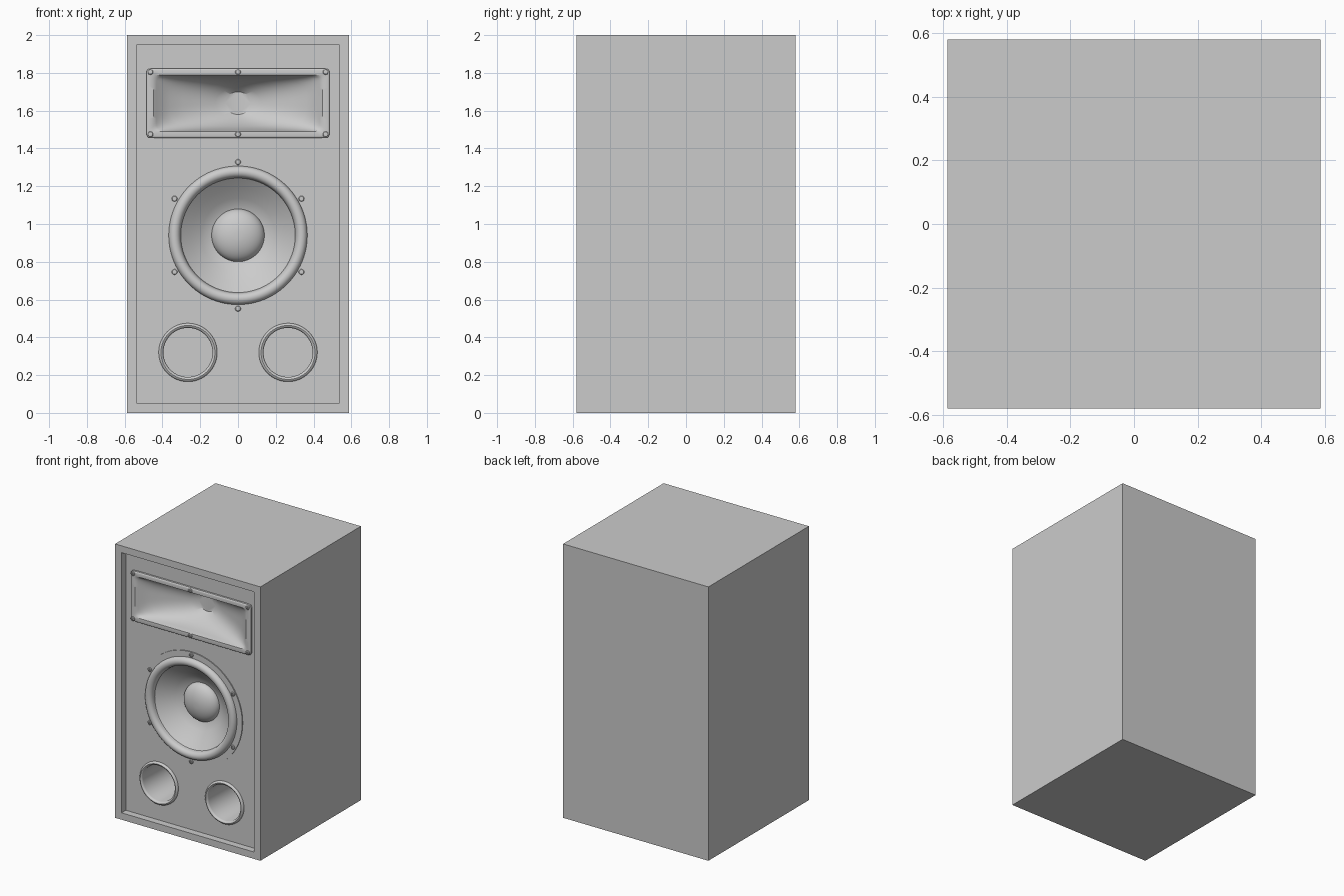
import bpy, bmesh
from math import sin, cos, pi, radians

if "Cube" in bpy.data.objects:
    bpy.data.objects.remove(bpy.data.objects["Cube"])

FRONT = -0.58  # y of the cabinet front; depths are measured inwards from here


def finish(name, bm, smooth=True):
    bmesh.ops.recalc_face_normals(bm, faces=bm.faces)
    mesh = bpy.data.meshes.new(name)
    bm.to_mesh(mesh)
    bm.free()
    ob = bpy.data.objects.new(name, mesh)
    bpy.context.collection.objects.link(ob)
    if smooth:
        bpy.ops.object.select_all(action='DESELECT')
        ob.select_set(True)
        bpy.context.view_layer.objects.active = ob
        bpy.ops.object.shade_smooth_by_angle(angle=radians(35))
    return ob


def loft(name, sections, centre=(0, 0), segs=96, cap_start=True, smooth=True):
    """Sections are (half width, half height, squareness, depth)."""
    bm = bmesh.new()
    rings = []
    for a, b, n, d in sections:
        ring = []
        for i in range(segs):
            t = 2 * pi * i / segs
            r = (abs(cos(t)) ** n + abs(sin(t)) ** n) ** (-1 / n)
            ring.append(bm.verts.new((centre[0] + a * r * cos(t), FRONT + d,
                                      centre[1] + b * r * sin(t))))
        rings.append(ring)
    for p, q in zip(rings, rings[1:]):
        for i in range(segs):
            j = (i + 1) % segs
            bm.faces.new((p[i], p[j], q[j], q[i]))
    bm.faces.new(rings[-1])
    if cap_start:
        bm.faces.new(rings[0])
    return finish(name, bm, smooth)


def lathe(name, profile, centre=(0, 0), segs=96, cap_start=False, smooth=True):
    return loft(name, [(r, r, 2, d) for r, d in profile], centre, segs, cap_start, smooth)


def box(name, x, d0, d1, z0, z1):
    bm = bmesh.new()
    bmesh.ops.create_cube(bm, size=1)
    for v in bm.verts:
        v.co = (v.co.x * 2 * x, FRONT + (d0 + d1) / 2 + v.co.y * (d1 - d0),
                (z0 + z1) / 2 + v.co.z * (z1 - z0))
    return finish(name, bm, False)


def cut(target, cutters):
    for c in cutters:
        bpy.context.view_layer.objects.active = target
        m = target.modifiers.new("cut", 'BOOLEAN')
        m.operation, m.solver, m.object = 'DIFFERENCE', 'EXACT', c
        bpy.ops.object.modifier_apply(modifier=m.name)
        bpy.data.objects.remove(c)


HORN, WOOFER = (0, 1.64), (0, 0.94)
PORTS = {"left": (-0.265, 0.32), "right": (0.265, 0.32)}
BAFFLE = 0.05

# Cabinet with recessed baffle and driver openings
cabinet = box("cabinet", 0.587, 0, 1.16, 0, 2)
cut(cabinet, [box("recess_cutter", 0.535, -0.1, BAFFLE, 0.05, 1.95),
              box("horn_cutter", 0.46, 0, 0.27, 1.48, 1.80),
              lathe("woofer_cutter", [(0.38, 0), (0.38, 0.3)], WOOFER, cap_start=True, smooth=False)]
    + [lathe("port_cutter", [(0.14, 0), (0.14, 0.5)], c, cap_start=True, smooth=False)
       for c in PORTS.values()])

# Horn: rectangular flange flowing into a round throat
loft("horn", [(0.485, 0.184, 40, BAFFLE), (0.485, 0.184, 40, 0.036),
              (0.482, 0.181, 40, 0.032), (0.476, 0.175, 40, 0.030),
              (0.448, 0.150, 30, 0.032), (0.432, 0.146, 16, 0.045),
              (0.405, 0.142, 7, 0.070), (0.360, 0.135, 4, 0.100),
              (0.290, 0.123, 3, 0.135), (0.200, 0.102, 2.4, 0.172),
              (0.120, 0.080, 2.1, 0.203), (0.068, 0.060, 2, 0.225)],
     HORN, segs=128, cap_start=False)

# Woofer frame, rolled surround, cone and dust cap
lathe("woofer_frame", [(0.41, BAFFLE), (0.41, 0.043), (0.366, 0.043), (0.366, 0.06),
                       (0.30, 0.29)], WOOFER)
roll = [(0.336 + 0.031 * cos(pi * i / 14), 0.043 - 0.032 * sin(pi * i / 14))
        for i in range(15)]
lathe("surround_and_cone", roll + [(0.303, 0.052), (0.25, 0.095), (0.195, 0.133),
                                   (0.13, 0.172)], WOOFER)
lathe("dust_cap", [(0.14 * cos(pi / 2 * i / 12), 0.168 - 0.075 * sin(pi / 2 * i / 12))
                   for i in range(12)], WOOFER)

# Bass ports: rounded lip and closed tube
for side, c in PORTS.items():
    lathe(side + "_port", [(0.155, BAFFLE), (0.154, 0.042), (0.149, 0.036), (0.143, 0.034),
                           (0.137, 0.036), (0.132, 0.042), (0.130, 0.05), (0.130, 0.45)], c, 64)

# Screws: one cross-slotted head, shared by all copies
head = lathe("screw", [(0.015, 0.012), (0.015, 0.004), (0.012, 0.001), (0.006, 0)],
             segs=24, cap_start=True)
cut(head, [box("slot", 0.0095, -0.01, 0.005, -0.002, 0.002),
           box("slot", 0.002, -0.01, 0.005, -0.0095, 0.0095)])
spots = [(HORN[0] + x, 0.022, HORN[1] + z) for x in (-0.464, 0, 0.464) for z in (-0.165, 0.165)]
spots += [(WOOFER[0] + 0.388 * sin(k * pi / 3), 0.034, WOOFER[1] + 0.388 * cos(k * pi / 3))
          for k in range(6)]
for i, p in enumerate(spots):
    s = head if i == 0 else head.copy()
    if i:
        bpy.context.collection.objects.link(s)
    s.location = p
